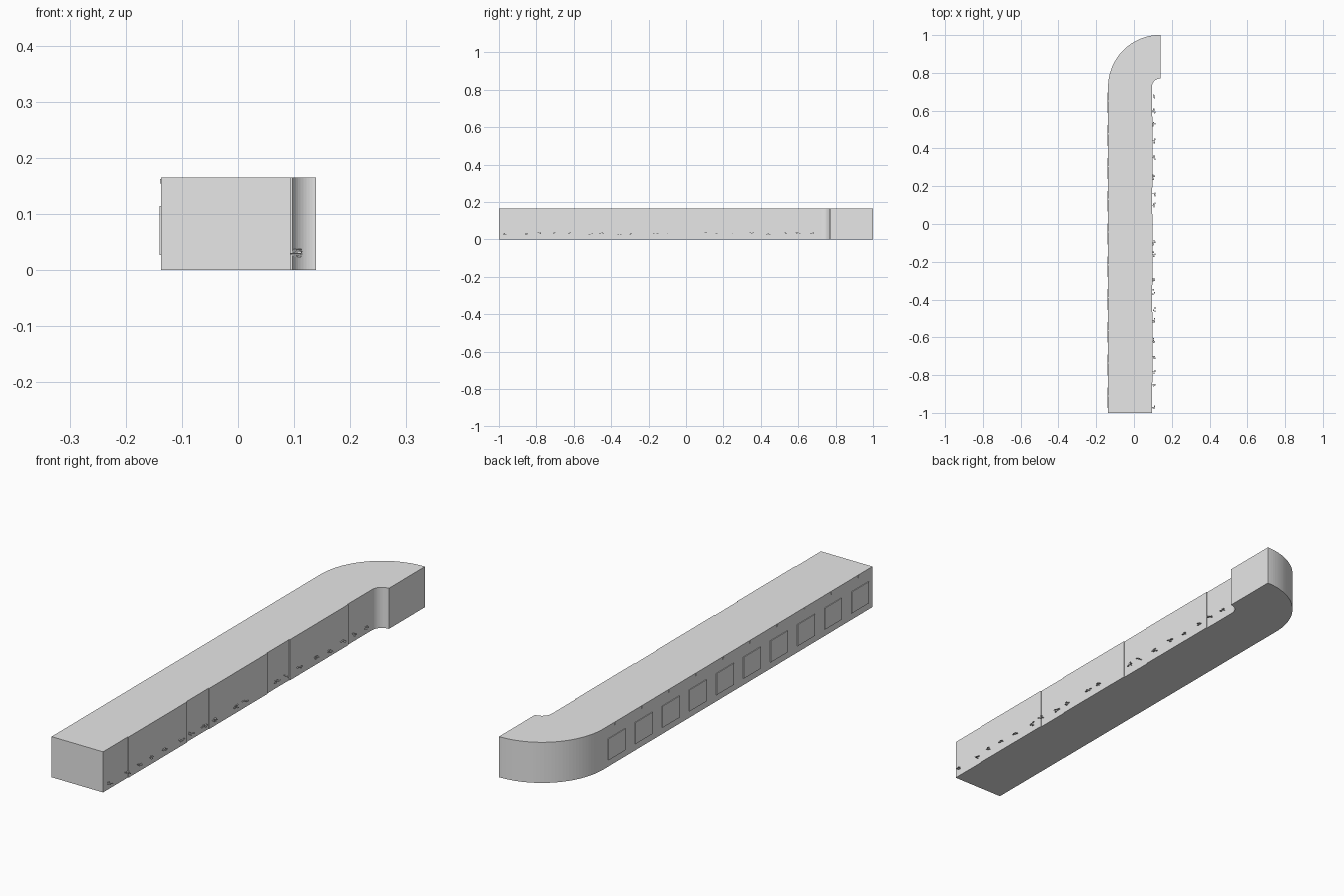
import bpy, bmesh, math, random

cube = bpy.data.objects.get("Cube")
if cube:
    bpy.data.objects.remove(cube, do_unlink=True)

grey = bpy.data.materials.new("plain grey")
grey.use_nodes = True
grey.diffuse_color = (0.8, 0.8, 0.8, 1)
grey.node_tree.nodes["Principled BSDF"].inputs["Base Color"].default_value = (0.8, 0.8, 0.8, 1)

HEIGHT = 0.165
END_X, BEND_Y = 0.139, 0.725      # centre of the bend
OUTER, INNER = 0.276, 0.045
LEFT, RIGHT = END_X - OUTER, END_X - INNER


def finish(name, bm):
    bmesh.ops.recalc_face_normals(bm, faces=bm.faces)
    mesh = bpy.data.meshes.new(name)
    bm.to_mesh(mesh)
    bm.free()
    mesh.materials.append(grey)
    obj = bpy.data.objects.new(name, mesh)
    bpy.context.collection.objects.link(obj)
    return obj


def add_box(bm, low, high):
    verts = bmesh.ops.create_cube(bm, size=1)["verts"]
    for v in verts:
        for i in range(3):
            v.co[i] = low[i] if v.co[i] < 0 else high[i]


def arc(radius, steps):
    return [(END_X - radius * math.cos(math.pi / 2 * i / steps),
             BEND_Y + radius * math.sin(math.pi / 2 * i / steps)) for i in range(steps + 1)]


# Long building with a quarter-turn at the back end
bm = bmesh.new()
outline = [(RIGHT, -1), (LEFT, -1)] + arc(OUTER, 32) + arc(INNER, 12)[::-1]
base = bm.faces.new([bm.verts.new((x, y, 0)) for x, y in outline])
top = bmesh.ops.extrude_face_region(bm, geom=[base])["geom"]
bmesh.ops.translate(bm, vec=(0, 0, HEIGHT),
                    verts=[v for v in top if isinstance(v, bmesh.types.BMVert)])
finish("building_body", bm)

# Raised panels along the outer wall
bm = bmesh.new()
for i in range(10):
    y = -0.865 + 0.1735 * i
    add_box(bm, (LEFT - 0.003, y - 0.11, 0.027), (LEFT + 0.002, y, 0.114))
finish("outer_wall_panels", bm)

# Small lamps under the roof edge of the outer wall
bm = bmesh.new()
for i in range(10):
    y = -0.91 + 0.1735 * i
    add_box(bm, (LEFT - 0.002, y - 0.003, 0.154), (LEFT + 0.002, y + 0.003, 0.162))
finish("outer_wall_lamps", bm)

# Tall shallow panels on the inner wall
bm = bmesh.new()
for i in range(3):
    y = -0.84 + 0.517 * i
    add_box(bm, (RIGHT - 0.002, y, 0), (RIGHT + 0.003, y + 0.375, HEIGHT))
finish("inner_wall_panels", bm)

# Tiny clusters of leaves low on the inner wall
random.seed(4)
bm = bmesh.new()
for y in (-0.97, -0.86, -0.78, -0.7, -0.62, -0.51, -0.45, -0.36, -0.29, -0.16,
          -0.1, 0.1, 0.16, 0.25, 0.35, 0.44, 0.53, 0.6, 0.68):
    z = random.uniform(0.027, 0.036)
    add_box(bm, (RIGHT - 0.001, y - 0.001, z - 0.001), (RIGHT + 0.018, y + 0.001, z + 0.001))
    for _ in range(4):
        cx = RIGHT + random.uniform(0.005, 0.018)
        cy = y + random.uniform(-0.012, 0.012)
        cz = z + random.uniform(-0.004, 0.004)
        add_box(bm, (cx - 0.003, cy - 0.004, cz - 0.001), (cx + 0.003, cy + 0.004, cz + 0.001))
finish("inner_wall_leaves", bm)
